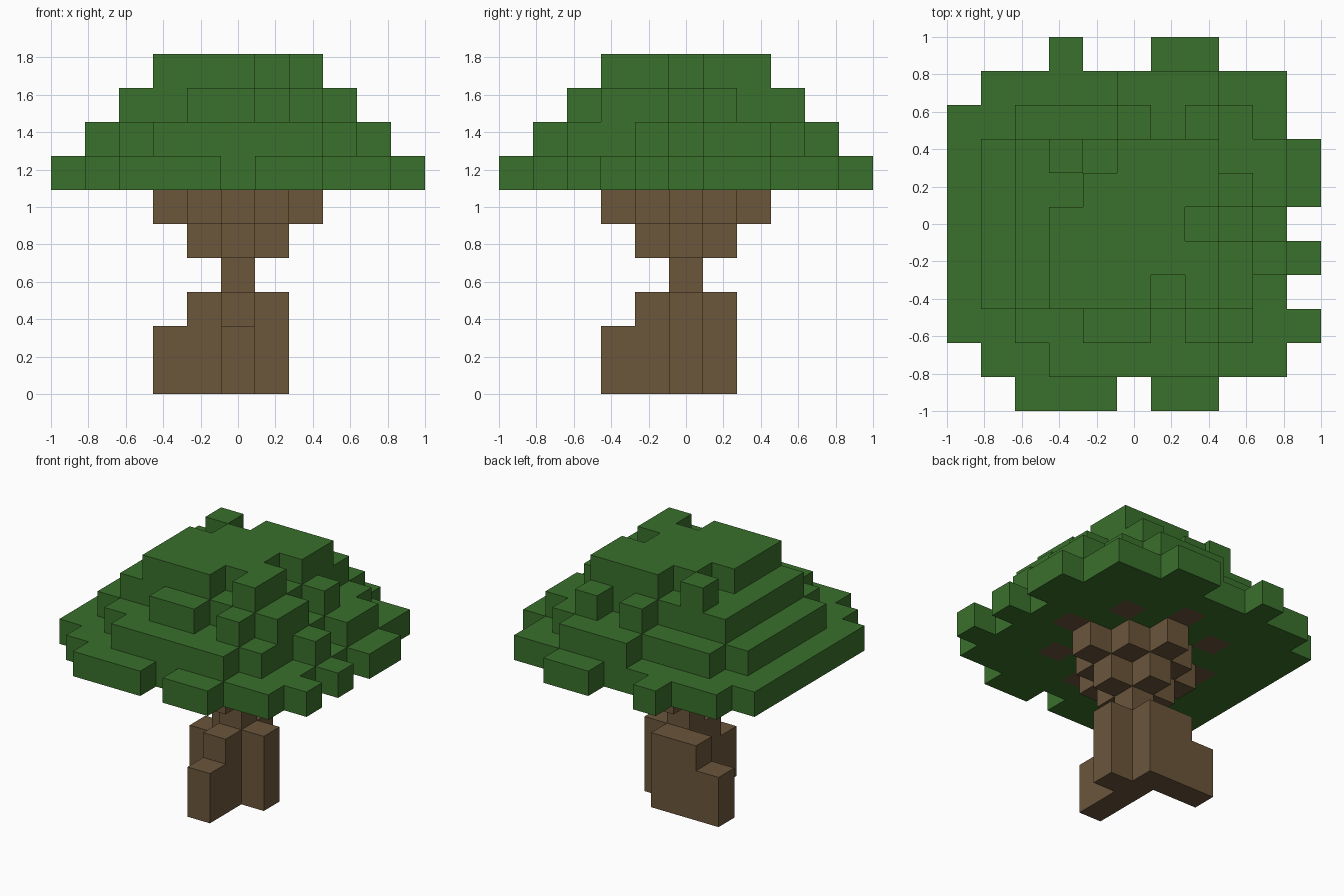
import bpy
import bmesh
from mathutils import Vector

cube = bpy.data.objects.get("Cube")
if cube:
    bpy.data.objects.remove(cube, do_unlink=True)

U = 2 / 11  # edge of one block


def material(name, color):
    m = bpy.data.materials.new(name)
    m.use_nodes = True
    m.diffuse_color = color
    bsdf = next(n for n in m.node_tree.nodes if n.type == 'BSDF_PRINCIPLED')
    bsdf.inputs["Base Color"].default_value = color
    bsdf.inputs["Roughness"].default_value = 0.9
    return m


bark = material("bark brown", (0.147, 0.093, 0.044, 1))
leaf = material("leaf green", (0.042, 0.162, 0.025, 1))


def square(r, z):
    span = range(-r, r + 1)
    return {(x, y, z) for x in span for y in span}


def diamond(r, z):
    return {c for c in square(r, z) if abs(c[0]) + abs(c[1]) <= r}


def column(x, y, height):
    return {(x, y, z) for z in range(height)}


def leaf_layer(z, r, right, left, back, front):
    """Solid square with loose blocks along its four sides."""
    cells = square(r, z)
    e = r + 1
    cells |= {(e, i, z) for i in right} | {(-e, i, z) for i in left}
    cells |= {(i, e, z) for i in back} | {(i, -e, z) for i in front}
    return cells


parts = {}

# Trunk post and its uneven roots
parts["trunk"] = (column(0, 0, 4), bark)
roots = column(0, -2, 2) | column(-2, 1, 2)
for x, y in ((0, -1), (0, 1), (1, 0), (-1, 1)):
    roots |= column(x, y, 3)
parts["roots"] = (roots, bark)

# Branches flaring out below the crown, with tips set into its underside
parts["branches"] = (diamond(1, 4) | diamond(2, 5), bark)
tips = {(x, y, 6) for x in (-2, 2) for y in (-2, 2)}
tips |= {(s, 0, 6) for s in (-3, 3)} | {(0, s, 6) for s in (-3, 3)}
parts["branch_tips"] = (tips, bark)

# Crown, four layers shrinking upwards
low = leaf_layer(6, 4, (-3, -1, 1, 2), range(-3, 4), (-2, 1, 2), (-3, -2, -1, 1, 2))
parts["crown_bottom"] = (low - tips, leaf)
parts["crown_lower"] = (leaf_layer(7, 3, (-1, 1, 2), range(-2, 3), (0, 1, 2), range(-2, 3)), leaf)
parts["crown_upper"] = (leaf_layer(8, 2, (-2, -1, 1), range(-2, 3), (0, 2), (-1, 0, 2)), leaf)
gaps = {(-2, 1, 9), (-1, 2, 9), (2, 0, 9), (1, -2, 9)}
parts["crown_top"] = (square(2, 9) - gaps, leaf)

filled = set().union(*(cells for cells, _ in parts.values()))


def build(name, cells, mat):
    """Make the outer faces of a set of blocks, skipping hidden ones."""
    bm = bmesh.new()
    for cell in sorted(cells):
        centre = Vector(cell) + Vector((0, 0, 0.5))
        for axis in range(3):
            for sign in (-1, 1):
                n = Vector((0, 0, 0))
                n[axis] = sign
                if tuple(int(c + d) for c, d in zip(cell, n)) in filled:
                    continue
                a = Vector((0, 0, 0))
                a[(axis + 1) % 3] = 1
                b = n.cross(a)
                corners = (a + b, b - a, -a - b, a - b)
                bm.faces.new([bm.verts.new((centre + (n + k) / 2) * U) for k in corners])
    bmesh.ops.remove_doubles(bm, verts=bm.verts[:], dist=0.001)
    mesh = bpy.data.meshes.new(name)
    bm.to_mesh(mesh)
    bm.free()
    mesh.materials.append(mat)
    obj = bpy.data.objects.new(name, mesh)
    bpy.context.collection.objects.link(obj)


for part, (cells, mat) in parts.items():
    build(part, cells, mat)
